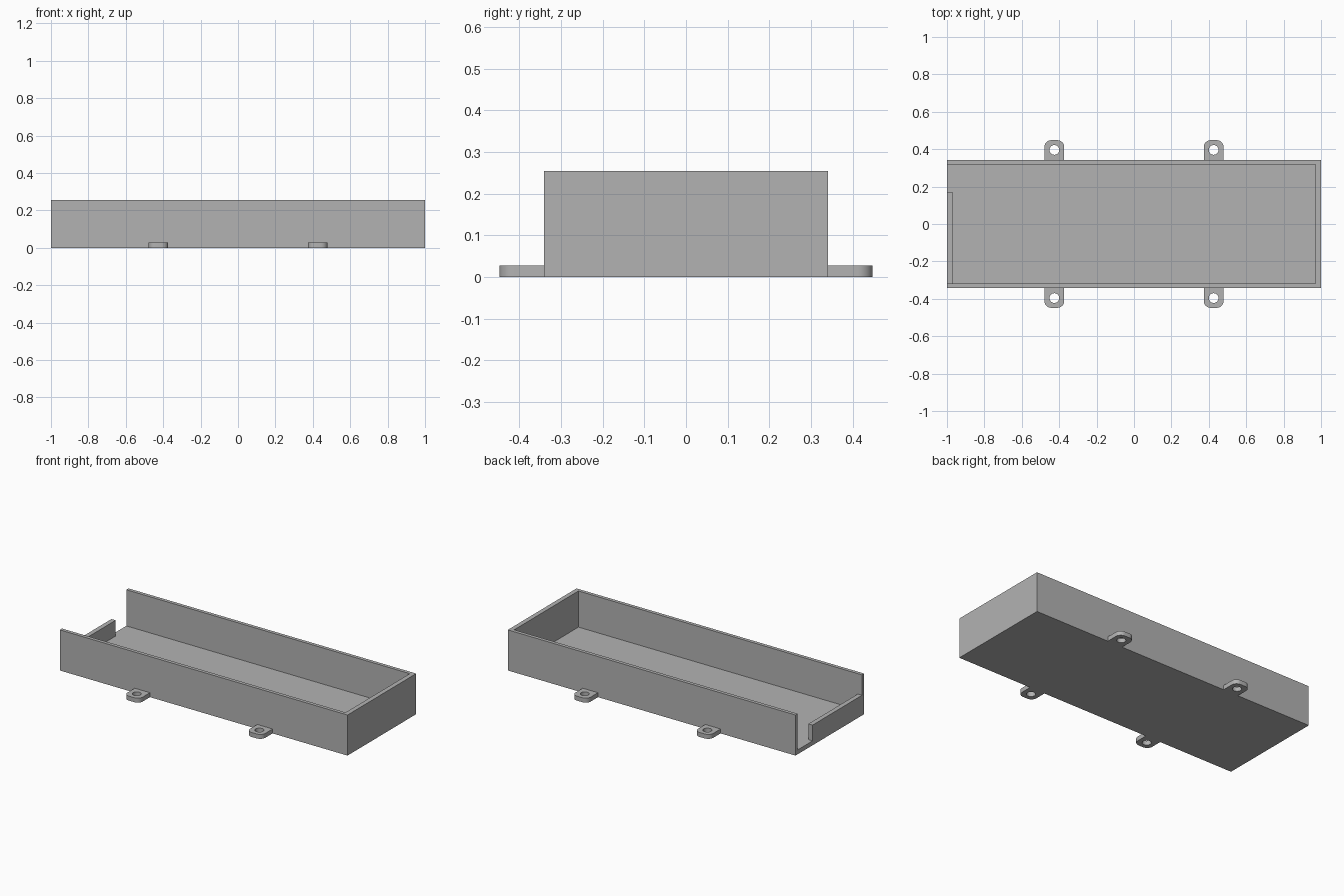
import bpy
import bmesh
from math import sin, cos, pi

cube = bpy.data.objects.get("Cube")
if cube:
    bpy.data.objects.remove(cube, do_unlink=True)

# Overall sizes
HALF_X, HALF_Y, HEIGHT = 1.0, 0.341, 0.255
SIDE, END, FLOOR = 0.022, 0.029, 0.028
IN_X, IN_Y = HALF_X - END, HALF_Y - SIDE
LOW_TOP, GAP_Y = 0.127, 0.172

grey = bpy.data.materials.new("plain grey")
grey.use_nodes = True
colour = (0.45, 0.45, 0.45, 1)
grey.diffuse_color = colour
grey.node_tree.nodes["Principled BSDF"].inputs["Base Color"].default_value = colour


def arc(cx, cy, r, start, end, steps):
    angles = [start + (end - start) * i / steps for i in range(steps + 1)]
    return [(cx + r * cos(a), cy + r * sin(a)) for a in angles]


def rect(x0, x1, y0, y1):
    return [(x0, y0), (x1, y0), (x1, y1), (x0, y1)]


def prism(name, loops, z0, z1):
    """Upright solid from a plan outline, with optional hole loops."""
    bm = bmesh.new()
    edges = []
    for loop in loops:
        vs = [bm.verts.new((x, y, z0)) for x, y in loop]
        edges += [bm.edges.new((v, vs[i - 1])) for i, v in enumerate(vs)]
    bmesh.ops.triangle_fill(bm, edges=edges, use_beauty=True)
    new = bmesh.ops.extrude_face_region(bm, geom=bm.faces[:])["geom"]
    tops = [v for v in new if isinstance(v, bmesh.types.BMVert)]
    bmesh.ops.translate(bm, verts=tops, vec=(0, 0, z1 - z0))
    bmesh.ops.recalc_face_normals(bm, faces=bm.faces[:])
    mesh = bpy.data.meshes.new(name)
    bm.to_mesh(mesh)
    bm.free()
    mesh.materials.append(grey)
    obj = bpy.data.objects.new(name, mesh)
    bpy.context.collection.objects.link(obj)
    return obj


def activate(obj):
    bpy.ops.object.select_all(action='DESELECT')
    obj.select_set(True)
    bpy.context.view_layer.objects.active = obj


def cut(target, cutter):
    mod = target.modifiers.new("cut", 'BOOLEAN')
    mod.operation = 'DIFFERENCE'
    mod.solver = 'EXACT'
    mod.object = cutter
    activate(target)
    bpy.ops.object.modifier_apply(modifier=mod.name)
    bpy.data.objects.remove(cutter, do_unlink=True)


# Tray: solid block, hollowed out with a floor-level gap in one end
tray = prism("tray", [rect(-HALF_X, HALF_X, -HALF_Y, HALF_Y)], 0, HEIGHT)
out = -HALF_X - 0.1
cavity = [(-IN_X, -IN_Y), (IN_X, -IN_Y), (IN_X, IN_Y),
          (out, IN_Y), (out, GAP_Y), (-IN_X, GAP_Y)]
cut(tray, prism("cavity_cutter", [cavity], FLOOR, HEIGHT + 0.1))

# Lower the rest of that end wall
cut(tray, prism("end_cutter", [rect(out, -IN_X + 0.1, -IN_Y, IN_Y)],
                LOW_TOP, HEIGHT + 0.1))

# Screw tabs: rounded outer corners and a round hole, two on each long side
TAB_X, TAB_W, TAB_END, CORNER = 0.426, 0.053, 0.448, 0.036
HOLE_Y, HOLE_R = 0.396, 0.026
for side, sy in (("front", -1), ("back", 1)):
    for hand, sx in (("right", -1), ("left", 1)):
        cx, inset = sx * TAB_X, TAB_W - CORNER
        cy = TAB_END - CORNER
        outline = ([(cx - TAB_W, HALF_Y), (cx + TAB_W, HALF_Y)]
                   + arc(cx + inset, cy, CORNER, 0, pi / 2, 8)
                   + arc(cx - inset, cy, CORNER, pi / 2, pi, 8))
        hole = arc(cx, HOLE_Y, HOLE_R, 0, 2 * pi, 32)[:-1]
        loops = [[(x, sy * y) for x, y in loop] for loop in (outline, hole)]
        tab = prism(f"{side}_{hand}_tab", loops, 0, FLOOR)
        activate(tab)
        bpy.ops.object.shade_smooth_by_angle()
